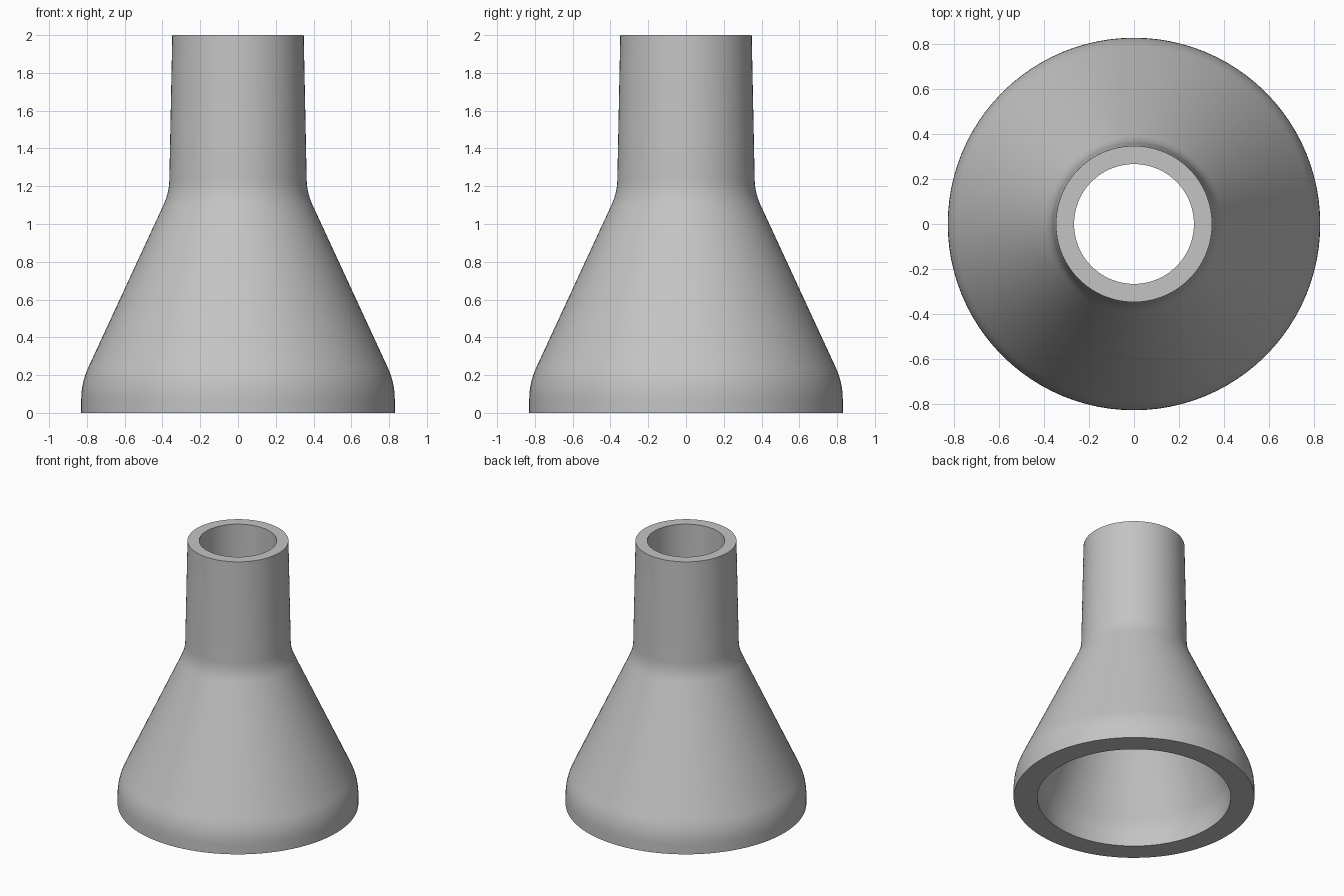
import bpy
import bmesh
import math
from mathutils import Vector

SEGMENTS = 96

default = bpy.data.objects.get("Cube")
if default:
    bpy.data.objects.remove(default, do_unlink=True)


def material(name, colour):
    mat = bpy.data.materials.new(name)
    mat.use_nodes = True
    mat.diffuse_color = colour
    mat.node_tree.nodes["Principled BSDF"].inputs["Base Color"].default_value = colour
    return mat


def fillet(corner, before, after, length, steps=8):
    """Round a profile corner with an evenly sampled curve."""
    c, a, b = Vector(corner), Vector(before), Vector(after)
    start = c + (a - c).normalized() * length
    end = c + (b - c).normalized() * length
    return [start * (1 - t) ** 2 + c * 2 * t * (1 - t) + end * t ** 2
            for t in (i / steps for i in range(steps + 1))]


def wall(base, shoulder, neck, top, base_round, neck_round):
    """Profile (radius, height) of one wall, from the base to the rim."""
    return [Vector(base),
            *fillet(shoulder, base, neck, base_round),
            *fillet(neck, shoulder, top, neck_round),
            Vector(top)]


# Outer and inner walls, joined by the flat base ring and top rim
outer = wall((0.83, 0), (0.83, 0.16), (0.365, 1.165), (0.348, 2), 0.09, 0.07)
inner = wall((0.667, 0), (0.667, 0.13), (0.267, 1.13), (0.267, 2), 0.08, 0.07)
profile = outer + inner[::-1]

# Revolve the closed profile around z
bm = bmesh.new()
verts = [bm.verts.new((p.x, 0, p.y)) for p in profile]
edges = [bm.edges.new((v, verts[i - 1])) for i, v in enumerate(verts)]
bmesh.ops.spin(bm, geom=verts + edges, cent=(0, 0, 0), axis=(0, 0, 1),
               angle=math.tau, steps=SEGMENTS, use_merge=True)
bmesh.ops.remove_doubles(bm, verts=bm.verts, dist=0.0001)
bmesh.ops.recalc_face_normals(bm, faces=bm.faces)
mesh = bpy.data.meshes.new("funnel_body")
bm.to_mesh(mesh)
bm.free()

funnel = bpy.data.objects.new("funnel_body", mesh)
bpy.context.collection.objects.link(funnel)
mesh.materials.append(material("plain grey", (0.55, 0.55, 0.55, 1)))

bpy.ops.object.select_all(action="DESELECT")
funnel.select_set(True)
bpy.context.view_layer.objects.active = funnel
bpy.ops.object.shade_smooth_by_angle(angle=math.radians(35))
